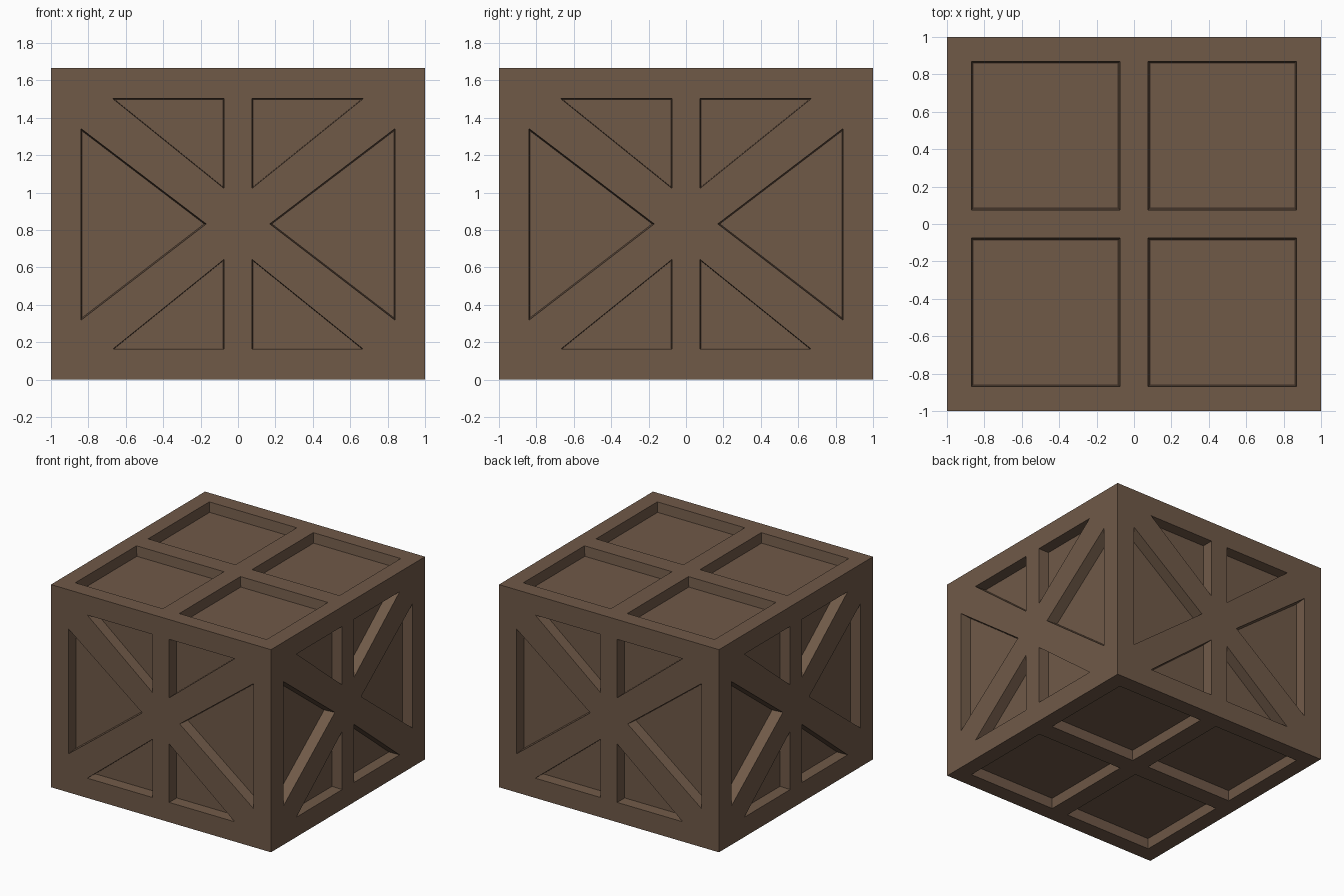
import bpy, bmesh
from mathutils import Vector, Matrix
from math import pi

if "Cube" in bpy.data.objects:
    bpy.data.objects.remove(bpy.data.objects["Cube"])

H = 1.665          # crate height
MID = H / 2

wood = bpy.data.materials.new("brown wood")
wood.diffuse_color = (0.16, 0.1, 0.064, 1)
wood.use_nodes = True
wood.node_tree.nodes["Principled BSDF"].inputs["Base Color"].default_value = wood.diffuse_color


def make_object(name, bm):
    bmesh.ops.recalc_face_normals(bm, faces=bm.faces)
    me = bpy.data.meshes.new(name)
    bm.to_mesh(me)
    bm.free()
    me.materials.append(wood)
    ob = bpy.data.objects.new(name, me)
    bpy.context.collection.objects.link(ob)
    return ob


def add_pocket(bm, outline, depth, place):
    """Prism sunk into a face: outline in (u, v), w points out of the face."""
    n = len(outline)
    c = Vector((sum(p[0] for p in outline) / n, sum(p[1] for p in outline) / n))
    rings = []
    for w, s in ((0.05, 1.0), (0.0, 1.0), (-depth, 0.975)):
        ring = []
        for p in outline:
            q = c + (Vector(p) - c) * s
            ring.append(bm.verts.new(place @ Vector((q.x, q.y, w))))
        rings.append(ring)
    bm.faces.new(rings[0])
    bm.faces.new(rings[-1])
    for a, b in zip(rings, rings[1:]):
        for i in range(n):
            j = (i + 1) % n
            bm.faces.new((a[i], a[j], b[j], b[i]))


# Solid crate body
bm = bmesh.new()
bmesh.ops.create_cube(bm, size=1, matrix=Matrix.Translation((0, 0, MID)) @ Matrix.Diagonal((2, 2, H, 1)))
body = make_object("crate", bm)

# Pockets that leave the rails, posts and diagonal braces standing
bm = bmesh.new()
upright = Matrix.Translation((0, -1, MID)) @ Matrix.Rotation(pi / 2, 4, 'X')
for k in range(4):
    place = Matrix.Rotation(k * pi / 2, 4, 'Z') @ upright
    for s in (-1, 1):
        add_pocket(bm, [(s * 0.84, 0.51), (s * 0.17, 0), (s * 0.84, -0.515)], 0.09, place)
        for t in (-1, 1):
            add_pocket(bm, [(s * 0.67, t * 0.67), (s * 0.075, t * 0.67), (s * 0.075, t * 0.19)], 0.09, place)

# Four square pockets in the lid and in the base
lid = Matrix.Translation((0, 0, H))
base = Matrix.Rotation(pi, 4, 'X')
for place in (lid, base):
    for s in (-1, 1):
        for t in (-1, 1):
            add_pocket(bm, [(s * 0.075, t * 0.075), (s * 0.87, t * 0.075),
                            (s * 0.87, t * 0.87), (s * 0.075, t * 0.87)], 0.08, place)
cutter = make_object("pocket_cutter", bm)
cutter.hide_render = True

# Cut, then keep only the finished crate
mod = body.modifiers.new("pockets", 'BOOLEAN')
mod.operation = 'DIFFERENCE'
mod.solver = 'EXACT'
mod.object = cutter
deps = bpy.context.evaluated_depsgraph_get()
result = bpy.data.meshes.new_from_object(body.evaluated_get(deps))
body.modifiers.clear()
body.data = result
bpy.data.objects.remove(cutter)
